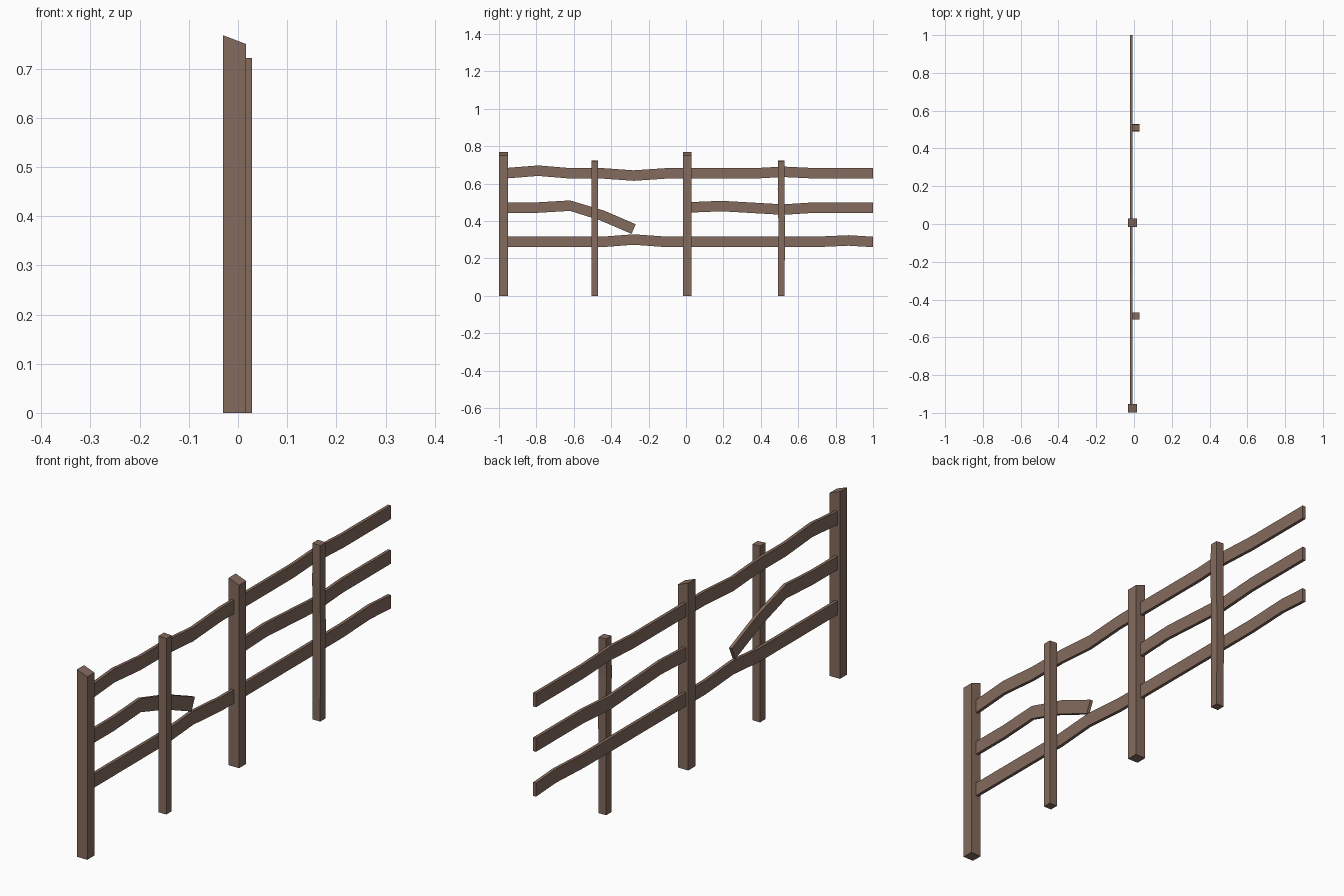
import bpy
import bmesh
from mathutils import Vector

cube = bpy.data.objects.get("Cube")
if cube:
    bpy.data.objects.remove(cube, do_unlink=True)

wood = bpy.data.materials.new("weathered_brown_wood")
wood.use_nodes = True
colour = (0.23, 0.145, 0.11, 1)
wood.diffuse_color = colour
bsdf = wood.node_tree.nodes["Principled BSDF"]
bsdf.inputs["Base Color"].default_value = colour
bsdf.inputs["Roughness"].default_value = 0.9


def loft(name, rings):
    """Join four-cornered rings into a closed, flat-shaded beam."""
    bm = bmesh.new()
    loops = [[bm.verts.new(p) for p in ring] for ring in rings]
    for a, b in zip(loops, loops[1:]):
        for i in range(4):
            j = (i + 1) % 4
            bm.faces.new((a[i], a[j], b[j], b[i]))
    bm.faces.new(loops[0][::-1])
    bm.faces.new(loops[-1])
    bmesh.ops.recalc_face_normals(bm, faces=bm.faces)
    mesh = bpy.data.meshes.new(name)
    bm.to_mesh(mesh)
    bm.free()
    mesh.materials.append(wood)
    obj = bpy.data.objects.new(name, mesh)
    bpy.context.collection.objects.link(obj)
    return obj


def post(name, x0, x1, y, width, top, slope, bends=()):
    """Upright post; the top falls by slope from x0 to x1."""
    def ring(z, fall, dy=0):
        lo, hi = y + dy - width / 2, y + dy + width / 2
        return [(x0, lo, z), (x1, lo, z - fall), (x1, hi, z - fall), (x0, hi, z)]
    rings = [ring(0, 0)] + [ring(z, 0, dy) for z, dy in bends] + [ring(top, slope)]
    return loft(name, rings)


def rail(name, path, square_end=False):
    """Thin board following (y, z) points, with plumb joints."""
    rings = []
    half = 0.028
    for k, (y, z) in enumerate(path):
        up = Vector((0, 0, half))
        if square_end and k >= len(path) - 2:
            along = Vector((0, path[-1][0] - path[-2][0], path[-1][1] - path[-2][1]))
            up = Vector((0, -along.z, along.y)).normalized() * half
        c = Vector((0, y, z))
        left, right = Vector((-0.02, 0, 0)), Vector((-0.007, 0, 0))
        rings.append([c + left - up, c + right - up, c + right + up, c + left + up])
    return loft(name, rings)


# Main posts with slanted tops
for name, y in (("front_main_post", -0.976), ("middle_main_post", 0.007)):
    post(name, -0.031, 0.016, y, 0.046, 0.768, 0.018)

# Slim support posts standing against the rails
post("front_slim_post", -0.007, 0.028, -0.487, 0.035, 0.723, 0.002)
post("back_slim_post", -0.007, 0.028, 0.51, 0.035, 0.723, 0.002,
     ((0.4, 0.001), (0.57, -0.002)))

# Front section rails
rail("front_top_rail", [(-0.97, 0.655), (-0.79, 0.669), (-0.62, 0.655),
                        (-0.45, 0.655), (-0.28, 0.643), (-0.1, 0.655), (0, 0.655)])
rail("front_broken_rail", [(-0.97, 0.472), (-0.79, 0.472), (-0.62, 0.482),
                           (-0.45, 0.43), (-0.28, 0.357)], square_end=True)
rail("front_bottom_rail", [(-0.97, 0.288), (-0.45, 0.288), (-0.28, 0.301),
                           (-0.1, 0.288), (0, 0.288)])

# Back section rails
rail("back_top_rail", [(0, 0.655), (0.37, 0.655), (0.52, 0.663), (0.69, 0.655), (1, 0.655)])
rail("back_middle_rail", [(0, 0.472), (0.19, 0.48), (0.52, 0.461), (0.69, 0.472), (1, 0.472)])
rail("back_bottom_rail", [(0, 0.288), (0.69, 0.288), (0.87, 0.296), (1, 0.288)])
